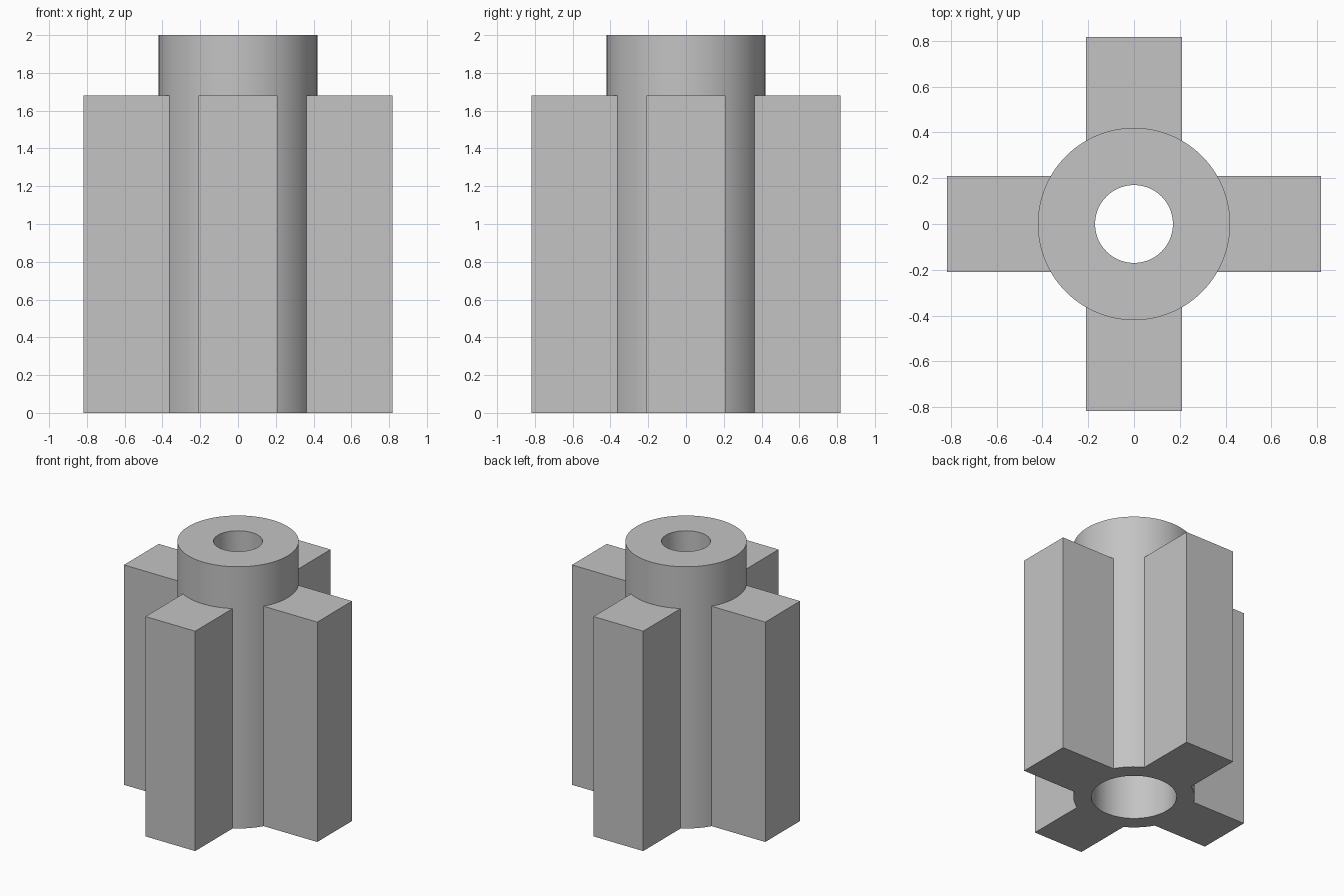
import bpy
import bmesh
from math import cos, sin, pi, radians

cube = bpy.data.objects.get("Cube")
if cube:
    bpy.data.objects.remove(cube, do_unlink=True)

SEGMENTS = 96
HUB_R, TOP_HOLE_R, BORE_R = 0.42, 0.17, 0.295
HEIGHT, ARM_TOP, ARM_END = 2.0, 1.68, 0.817
ARM_HALF = HUB_R / 2          # arm sides meet the hub at 30 degrees

grey = bpy.data.materials.new("plain grey")
grey.use_nodes = True
colour = (0.55, 0.55, 0.55, 1)
grey.diffuse_color = colour
grey.node_tree.nodes["Principled BSDF"].inputs["Base Color"].default_value = colour


def make_object(name, bm, smooth=False):
    bmesh.ops.recalc_face_normals(bm, faces=bm.faces)
    mesh = bpy.data.meshes.new(name)
    bm.to_mesh(mesh)
    bm.free()
    mesh.materials.append(grey)
    obj = bpy.data.objects.new(name, mesh)
    bpy.context.collection.objects.link(obj)
    if smooth:
        bpy.ops.object.select_all(action='DESELECT')
        obj.select_set(True)
        bpy.context.view_layer.objects.active = obj
        bpy.ops.object.shade_smooth_by_angle(angle=radians(30))
    return obj


# Hub: revolved sleeve with a wide bore below and a narrow hole on top
profile = [(HUB_R, 0), (HUB_R, HEIGHT), (TOP_HOLE_R, HEIGHT),
           (TOP_HOLE_R, ARM_TOP), (BORE_R, ARM_TOP), (BORE_R, 0)]
bm = bmesh.new()
rings = []
for r, z in profile:
    angles = [2 * pi * i / SEGMENTS for i in range(SEGMENTS)]
    rings.append([bm.verts.new((r * cos(a), r * sin(a), z)) for a in angles])
for k, ring in enumerate(rings):
    above = rings[(k + 1) % len(rings)]
    for i in range(SEGMENTS):
        j = (i + 1) % SEGMENTS
        bm.faces.new((ring[i], ring[j], above[j], above[i]))
make_object("hub", bm, smooth=True)

# Arms: blocks whose inner ends follow the round hub
steps = SEGMENTS // 12
arc = [2 * pi * i / SEGMENTS for i in range(steps, -steps - 1, -1)]
outline = [(HUB_R * cos(a), HUB_R * sin(a)) for a in arc]
outline += [(ARM_END, -ARM_HALF), (ARM_END, ARM_HALF)]
for turn, side in enumerate(("left", "back", "right", "front")):
    c, s = cos(turn * pi / 2), sin(turn * pi / 2)
    bm = bmesh.new()
    base = bm.faces.new([bm.verts.new((x * c - y * s, x * s + y * c, 0))
                         for x, y in outline])
    grown = bmesh.ops.extrude_face_region(bm, geom=[base], use_keep_orig=True)
    verts = [v for v in grown["geom"] if isinstance(v, bmesh.types.BMVert)]
    bmesh.ops.translate(bm, verts=verts, vec=(0, 0, ARM_TOP))
    make_object(side + "_arm", bm)
